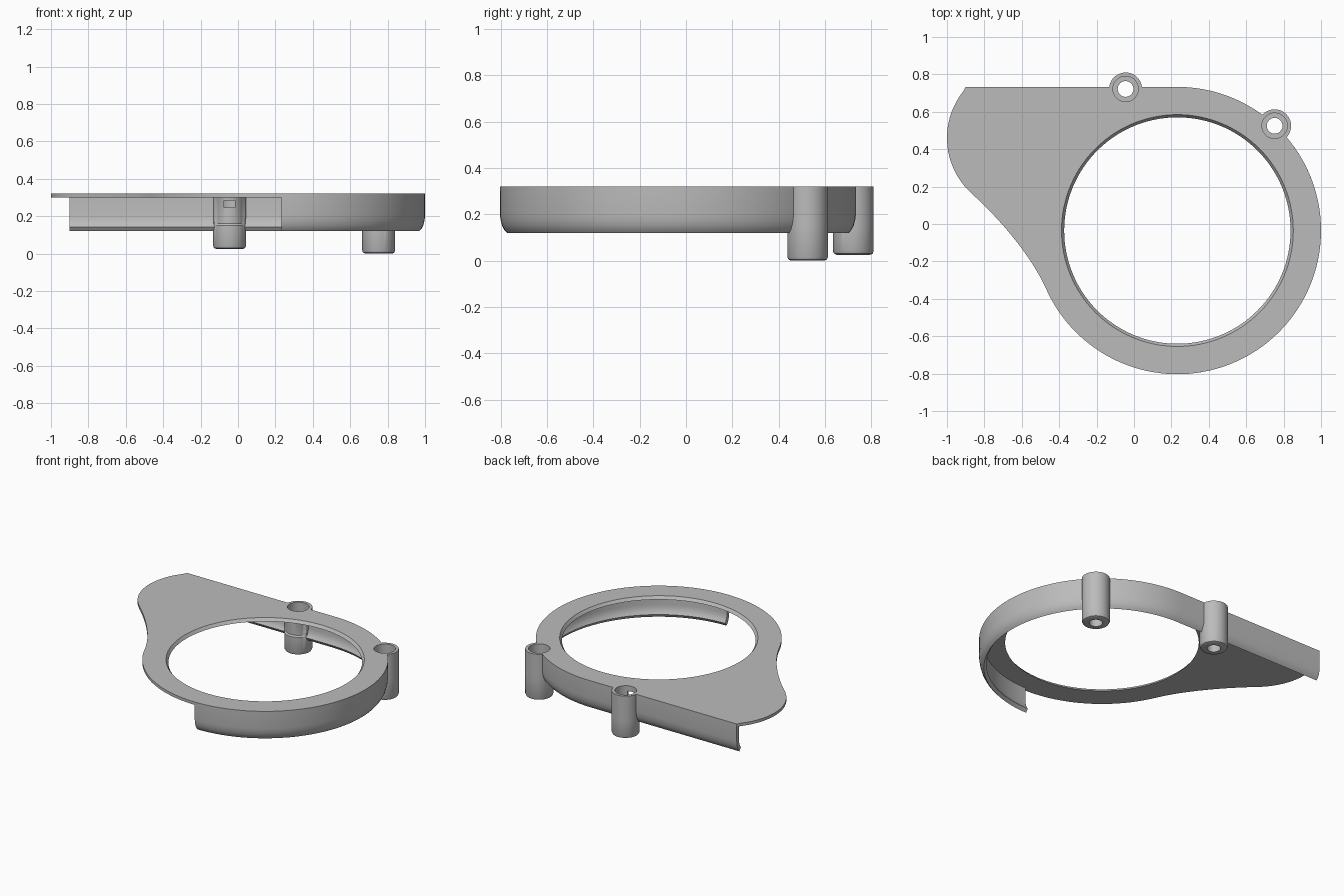
import bpy, bmesh, math
from mathutils import Vector

cube = bpy.data.objects.get("Cube")
if cube:
    bpy.data.objects.remove(cube, do_unlink=True)

grey = bpy.data.materials.new("plain_grey")
grey.use_nodes = True
colour = (0.5, 0.5, 0.5, 1)
grey.diffuse_color = colour
grey.node_tree.nodes["Principled BSDF"].inputs["Base Color"].default_value = colour

CENTRE = Vector((0.232, -0.035))
RADIUS = 0.768
TOP, UNDER = 0.32, 0.30
BOSSES = [("rear_boss", Vector((-0.045, 0.722)), 0.025),
          ("side_boss", Vector((0.752, 0.525)), 0.0)]


def polar(centre, radius, degrees):
    a = math.radians(degrees)
    return centre + radius * Vector((math.cos(a), math.sin(a)))


def arc(centre, radius, start, end, steps):
    return [polar(centre, radius, start + (end - start) * i / steps) for i in range(steps + 1)]


def finish(bm, name):
    bmesh.ops.recalc_face_normals(bm, faces=bm.faces[:])
    mesh = bpy.data.meshes.new(name)
    bm.to_mesh(mesh)
    bm.free()
    mesh.materials.append(grey)
    obj = bpy.data.objects.new(name, mesh)
    bpy.context.collection.objects.link(obj)
    return obj


def select(obj):
    bpy.ops.object.select_all(action='DESELECT')
    obj.select_set(True)
    bpy.context.view_layer.objects.active = obj


def smooth(obj):
    select(obj)
    bpy.ops.object.shade_smooth_by_angle(angle=math.radians(30))


def loft(bm, sections, closed):
    """Skin a row of closed cross-sections, capping the ends if open."""
    rings = [[bm.verts.new(p) for p in s] for s in sections]
    pairs = list(zip(rings, rings[1:] + rings[:1]))
    for a, b in pairs if closed else pairs[:-1]:
        for i in range(len(a)):
            j = (i + 1) % len(a)
            bm.faces.new((a[i], a[j], b[j], b[i]))
    if not closed:
        bm.faces.new(rings[0])
        bm.faces.new(rings[-1])


def plug(name, centre, low, high, r_low, r_high, steps):
    bm = bmesh.new()
    loft(bm, [[(*p, z) for p in arc(centre, r, 0, 360, steps)[:-1]]
              for z, r in ((low, r_low), (high, r_high))], False)
    return finish(bm, name)


def cut(obj, cutter):
    cutter.hide_render = True
    mod = obj.modifiers.new("cut", 'BOOLEAN')
    mod.operation, mod.solver, mod.object = 'DIFFERENCE', 'EXACT', cutter
    select(obj)
    bpy.ops.object.modifier_apply(modifier=mod.name)
    bpy.data.objects.remove(cutter, do_unlink=True)


# Cover plate: round body, side lobe and the hollow curve between them
top_y = CENTRE.y + RADIUS
lobe = arc(Vector((-0.6, 0.46)), 0.4, 138, 228, 24)
lobe[0] = Vector((-0.9, top_y))
start, end = lobe[-1], polar(CENTRE, RADIUS, 204)
h1 = start + 0.2 * Vector((0.74, -0.67))
h2 = end - 0.2 * Vector((0.41, -0.91))
hollow = []
for i in range(1, 16):
    t = i / 16
    s = 1 - t
    hollow.append(s**3 * start + 3 * s * s * t * h1 + 3 * s * t * t * h2 + t**3 * end)
outline = lobe + hollow + arc(CENTRE, RADIUS, 204, 450, 96)
bm = bmesh.new()
loft(bm, [[(*p, z) for p in outline] for z in (UNDER, TOP)], False)
plate = finish(bm, "cover_plate")
cut(plate, plug("opening_cutter", CENTRE, UNDER - 0.01, TOP + 0.01, 0.598, 0.627, 128))

# Skirt wall: curled section swept along the straight back and round the side
section = [(0, UNDER), (0, 0.2), (0.003, 0.175), (0.009, 0.152), (0.018, 0.134), (0.03, 0.12),
           (0.046, 0.142), (0.035, 0.158), (0.028, 0.178), (0.025, 0.2), (0.025, UNDER)]
path = [(Vector((-0.9, top_y)), Vector((0, -1)))]
for p in arc(CENTRE, RADIUS, 90, -90, 72):
    path.append((p, (CENTRE - p).normalized()))
bm = bmesh.new()
loft(bm, [[(*(p + n * off), z) for off, z in section] for p, n in path], False)
skirt = finish(bm, "skirt_wall")

# Screw bosses: turned sleeves with a counterbore, slimmer on the inner side
for name, centre, foot in BOSSES:
    for part in (plate, skirt):
        cut(part, plug("boss_cutter", centre, -0.1, 0.5, 0.078, 0.078, 48))
    outer = 0.088
    profile = [(0.042, foot), (outer - 0.016, foot), (outer - 0.005, foot + 0.005),
               (outer, foot + 0.016), (outer, 0.15), (outer, 0.16), (outer, UNDER), (outer, TOP),
               (0.068, TOP), (0.068, 0.24), (0.042, 0.24)]
    inward = Vector((0, -1)) if name == "rear_boss" else (CENTRE - centre).normalized()
    sections = []
    for k in range(48):
        d = polar(Vector((0, 0)), 1, k * 7.5)
        ring = []
        for r, z in profile:
            if r == outer and 0.155 < z < TOP and d.dot(inward) > 0.4:
                r = 0.08
            ring.append((*(centre + d * r), z))
        sections.append(ring)
    bm = bmesh.new()
    loft(bm, sections, True)
    boss = finish(bm, name)
    if name == "rear_boss":
        # Small window through the inner side of the sleeve
        bm = bmesh.new()
        bmesh.ops.create_cube(bm, size=1)
        for v in bm.verts:
            v.co = (centre.x + v.co.x * 0.06, centre.y - 0.075 + v.co.y * 0.06, 0.265 + v.co.z * 0.036)
        cut(boss, finish(bm, "window_cutter"))
    smooth(boss)

smooth(plate)
smooth(skirt)
